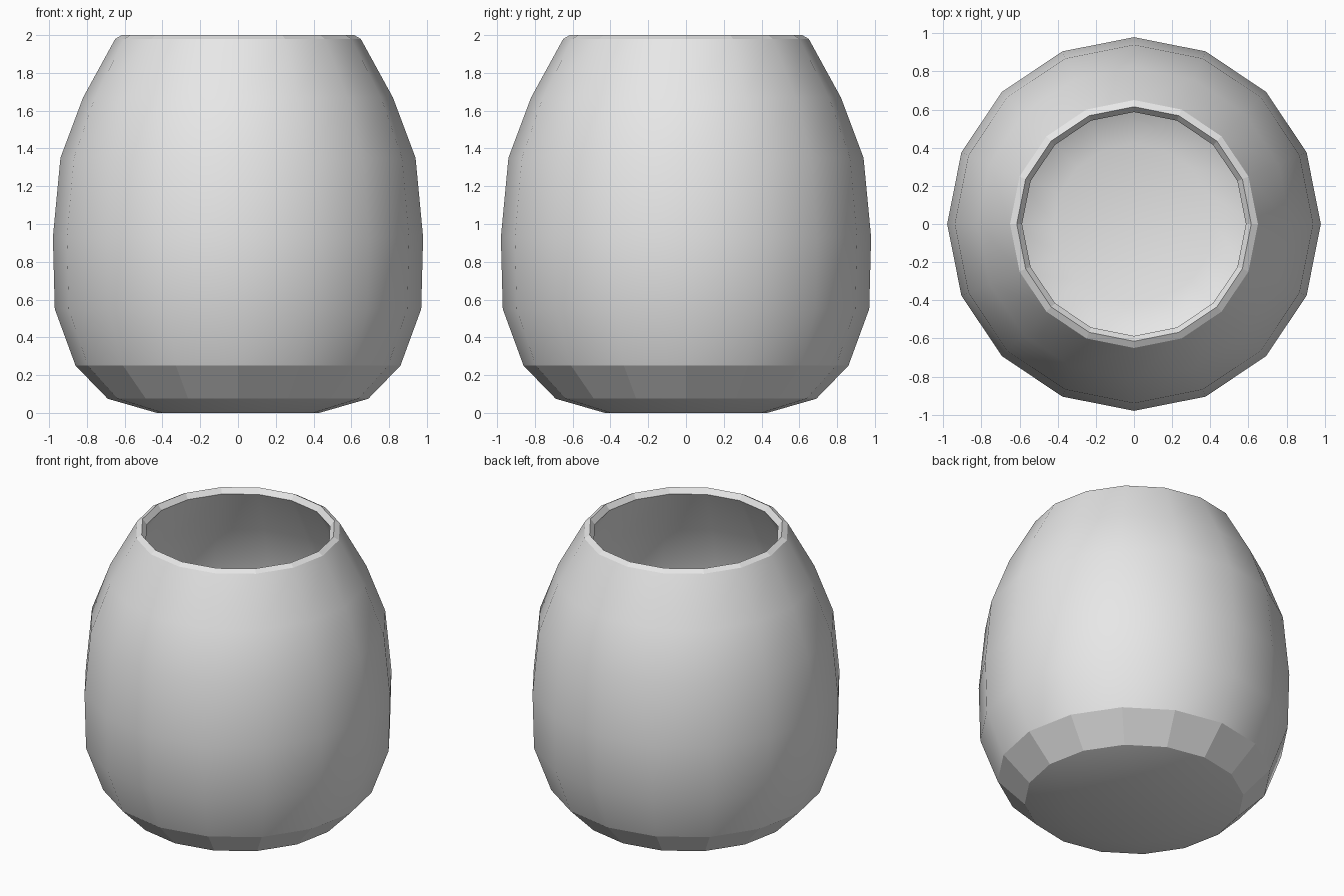
import bpy, bmesh, math

cube = bpy.data.objects.get("Cube")
if cube:
    bpy.data.objects.remove(cube, do_unlink=True)

SIDES = 16

# (radius, height) from the underside, up the outer wall, over the rim and down inside
PROFILE = [
    (0.43, 0.0), (0.69, 0.075), (0.86, 0.25), (0.97, 0.55), (0.98, 0.93),
    (0.94, 1.35), (0.82, 1.67), (0.65, 1.98),
    (0.615, 2.0), (0.587, 1.965),
    (0.76, 1.64), (0.88, 1.33), (0.92, 0.93), (0.91, 0.57),
    (0.81, 0.29), (0.65, 0.13), (0.42, 0.06),
]
SHARP_RINGS = {1, 2, 7, 8, 9}   # foot creases and rim edges
FLAT_BANDS = {1, 7, 8}          # faceted foot band and rim bevels

# Plain grey clay
clay = bpy.data.materials.new("grey_clay")
clay.use_nodes = True
grey = (0.8, 0.8, 0.8, 1.0)
clay.diffuse_color = grey
bsdf = clay.node_tree.nodes["Principled BSDF"]
bsdf.inputs["Base Color"].default_value = grey
bsdf.inputs["Roughness"].default_value = 0.6

# Lathe the jar wall
bm = bmesh.new()
rings = []
for r, z in PROFILE:
    ring = []
    for i in range(SIDES):
        a = 2 * math.pi * i / SIDES
        ring.append(bm.verts.new((r * math.cos(a), r * math.sin(a), z)))
    rings.append(ring)

for k in range(len(rings) - 1):
    lower, upper = rings[k], rings[k + 1]
    for i in range(SIDES):
        j = (i + 1) % SIDES
        face = bm.faces.new((lower[i], lower[j], upper[j], upper[i]))
        face.smooth = k not in FLAT_BANDS

# Close the underside and the inner floor
bm.faces.new(rings[0][::-1]).smooth = True
bm.faces.new(rings[-1]).smooth = True

# Keep the creases crisp
for k in SHARP_RINGS:
    for i in range(SIDES):
        edge = bm.edges.get((rings[k][i], rings[k][(i + 1) % SIDES]))
        edge.smooth = False

bmesh.ops.recalc_face_normals(bm, faces=bm.faces)
mesh = bpy.data.meshes.new("jar_body")
bm.to_mesh(mesh)
bm.free()
mesh.materials.append(clay)
jar = bpy.data.objects.new("jar_body", mesh)
bpy.context.collection.objects.link(jar)
